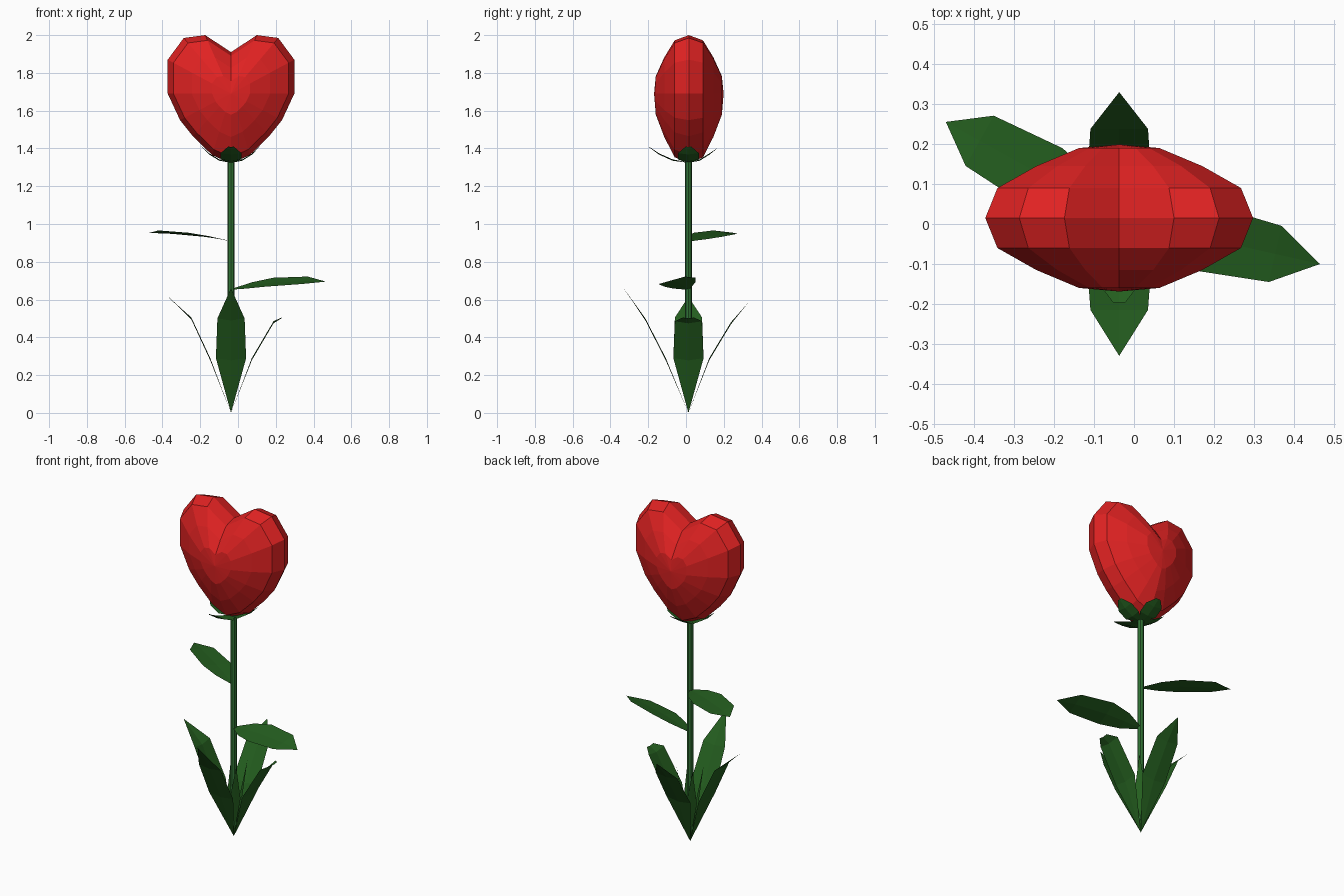
import bpy
from math import cos, sin, atan2, radians, pi
from mathutils import Vector

if "Cube" in bpy.data.objects:
    bpy.data.objects.remove(bpy.data.objects["Cube"])

CX, CY = -0.037, 0.013  # stem axis


def material(name, color):
    m = bpy.data.materials.new(name)
    m.diffuse_color = (*color, 1)
    m.use_nodes = True
    m.node_tree.nodes["Principled BSDF"].inputs["Base Color"].default_value = m.diffuse_color
    return m


RED = material("petal red", (0.75, 0.016, 0.016))
GREEN = material("leaf green", (0.018, 0.115, 0.014))
STEM = material("stem green", (0.03, 0.17, 0.035))


def make(name, verts, faces, mat):
    me = bpy.data.meshes.new(name)
    me.from_pydata(verts, [], faces)
    me.materials.append(mat)
    ob = bpy.data.objects.new(name, me)
    bpy.context.collection.objects.link(ob)
    return ob


def leaf(name, azimuth, rows, fold=0.012, tilt=0.0):
    """Folded blade growing out from the stem; rows are (distance, z, half width)."""
    out = Vector((cos(azimuth), sin(azimuth), 0))
    side = Vector((-out.y, out.x, 0))
    verts, faces = [], []
    for r, z, w in rows:
        mid = Vector((CX, CY, z)) + out * r
        k = w / 0.08
        for s in (-1, 0, 1):
            lift = s * tilt * k + (-fold * k if s == 0 else 0)
            verts.append(mid + side * (s * w) + Vector((0, 0, lift)))
    for i in range(len(rows) - 1):
        for j in (0, 1):
            a = i * 3 + j
            faces.append((a, a + 3, a + 4, a + 1))
    ob = make(name, verts, faces, GREEN)
    # collapse the pointed ends
    weld = ob.modifiers.new("weld", 'WELD')
    weld.merge_threshold = 0.0005
    return ob


# Heart-shaped bloom: outline layered towards front and back
half = [(0.137, 0.31), (0.25, 0.295), (0.335, 0.18), (0.335, 0.0),
        (0.27, -0.14), (0.202, -0.225), (0.10, -0.325)]
outline = [(0, 0.22)] + half + [(0, -0.37)] + [(-x, z) for x, z in reversed(half)]
n = len(outline)
layers = [(0.175, 0.3), (0.13, 0.62), (0.075, 0.91), (0, 1)]
layers += [(-y, s) for y, s in reversed(layers[:-1])]
verts = [(CX + x * s, 0.015 + y, 1.69 + z * s) for y, s in layers for x, z in outline]
faces = [(k * n + i, k * n + (i + 1) % n, (k + 1) * n + (i + 1) % n, (k + 1) * n + i)
         for k in range(len(layers) - 1) for i in range(n)]
for ring, y in ((0, 0.184), (len(layers) - 1, -0.184)):
    c = len(verts)
    verts.append((CX, 0.015 + y, 1.69))
    for i in range(n):
        a, b = ring * n + i, ring * n + (i + 1) % n
        faces.append((b, a, c) if ring == 0 else (a, b, c))
make("heart_bloom", verts, faces, RED)

# Stem
bpy.ops.mesh.primitive_cylinder_add(vertices=8, radius=0.018, depth=1.27, location=(CX, CY, 0.705))
stem = bpy.context.object
stem.name = "stem"
stem.data.materials.append(STEM)

# Large pointed leaves at the base
base_rows = {
    "front": (-pi / 2, [(0, 0, 0), (0.12, 0.29, 0.08), (0.228, 0.50, 0.072), (0.343, 0.66, 0)]),
    "back": (pi / 2, [(0, 0, 0), (0.11, 0.29, 0.08), (0.225, 0.48, 0.072), (0.317, 0.585, 0)]),
    "left": (pi, [(0, 0, 0), (0.11, 0.29, 0.08), (0.21, 0.505, 0.072), (0.333, 0.615, 0)]),
    "right": (0, [(0, 0, 0), (0.11, 0.29, 0.08), (0.225, 0.485, 0.072), (0.267, 0.505, 0.03)]),
}
for key, (az, rows) in base_rows.items():
    leaf("base_leaf_" + key, az, rows)

# Small upright inner shoots
for i in range(4):
    leaf(f"inner_shoot_{i + 1}", radians(45 + 90 * i),
         [(0, 0, 0), (0.04, 0.24, 0.03), (0.075, 0.45, 0)])

# Leaves on the stem
leaf("stem_leaf_right", atan2(-0.113, 0.502),
     [(0.005, 0.655, 0.01), (0.10, 0.675, 0.06), (0.21, 0.692, 0.085), (0.40, 0.702, 0.072),
      (0.515, 0.695, 0)], fold=0.004, tilt=0.022)
leaf("stem_leaf_left", atan2(0.242, -0.433),
     [(0.005, 0.91, 0.01), (0.10, 0.928, 0.06), (0.21, 0.943, 0.085), (0.40, 0.957, 0.072),
      (0.497, 0.953, 0)], fold=0.004, tilt=0.01)

# Sepals under the bloom
for name, az, reach, top in (("front", -pi / 2, 0.21, 1.41), ("back", pi / 2, 0.15, 1.40),
                             ("left", pi, 0.155, 1.41), ("right", 0, 0.15, 1.41)):
    leaf("sepal_" + name, az,
         [(0, 1.325, 0.01), (reach * 0.4, 1.342, 0.055), (reach * 0.75, 1.375, 0.055),
          (reach, top, 0.015)], fold=0.01)
